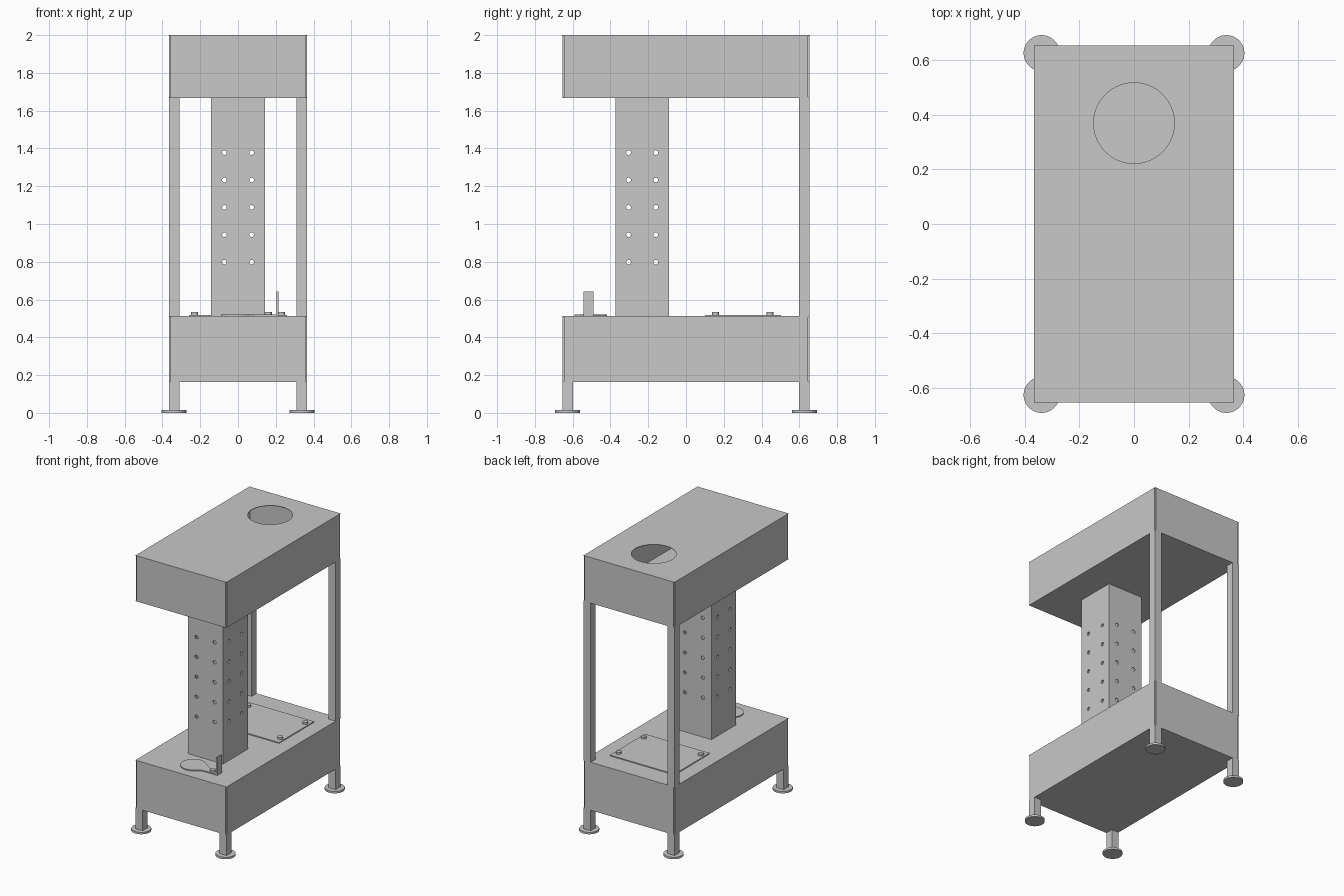
import bpy, bmesh, math
from mathutils import Matrix, Vector

old = bpy.data.objects.get("Cube")
if old:
    bpy.data.objects.remove(old, do_unlink=True)

grey = bpy.data.materials.new("plain grey")
grey.use_nodes = True
GREY = (0.58, 0.58, 0.58, 1)
grey.diffuse_color = GREY
grey.node_tree.nodes["Principled BSDF"].inputs["Base Color"].default_value = GREY


def finish(name, bm, smooth=False):
    bmesh.ops.recalc_face_normals(bm, faces=bm.faces)
    mesh = bpy.data.meshes.new(name)
    bm.to_mesh(mesh)
    bm.free()
    mesh.materials.append(grey)
    ob = bpy.data.objects.new(name, mesh)
    bpy.context.collection.objects.link(ob)
    if smooth:
        bpy.ops.object.select_all(action='DESELECT')
        ob.select_set(True)
        bpy.context.view_layer.objects.active = ob
        bpy.ops.object.shade_smooth_by_angle(angle=math.radians(35))
    return ob


def add_box(bm, lo, hi):
    lo, hi = Vector(lo), Vector(hi)
    m = Matrix.Translation((lo + hi) / 2) @ Matrix.Diagonal((*(hi - lo), 1))
    bmesh.ops.create_cube(bm, size=1, matrix=m)


def box(name, lo, hi):
    bm = bmesh.new()
    add_box(bm, lo, hi)
    return finish(name, bm)


def add_cylinder(bm, centre, r, depth, axis='Z', segs=32):
    turn = {'X': Matrix.Rotation(math.pi / 2, 4, 'Y'),
            'Y': Matrix.Rotation(math.pi / 2, 4, 'X'), 'Z': Matrix()}[axis]
    bmesh.ops.create_cone(bm, cap_ends=True, segments=segs, radius1=r, radius2=r,
                          depth=depth, matrix=Matrix.Translation(centre) @ turn)


def add_prism(bm, outline, z0, z1):
    face = bm.faces.new([bm.verts.new((x, y, z0)) for x, y in outline])
    new = bmesh.ops.extrude_face_region(bm, geom=[face])["geom"]
    bmesh.ops.translate(bm, vec=(0, 0, z1 - z0),
                        verts=[v for v in new if isinstance(v, bmesh.types.BMVert)])


def cut(ob, cutter):
    cutter.hide_render = True
    mod = ob.modifiers.new("cut", 'BOOLEAN')
    mod.operation = 'DIFFERENCE'
    mod.solver = 'EXACT'
    mod.object = cutter
    bpy.context.view_layer.update()
    deps = bpy.context.evaluated_depsgraph_get()
    mesh = bpy.data.meshes.new_from_object(ob.evaluated_get(deps))
    ob.modifiers.clear()
    ob.data = mesh
    bpy.data.objects.remove(cutter, do_unlink=True)


HX, HY = 0.366, 0.655      # case half sizes
WALL, SHEET = 0.008, 0.004
LOW0, LOW1, UP0, UP1 = 0.163, 0.512, 1.668, 2.0


def case(name, z0, z1):
    # Hollow case of separate panels, leaving an open seam at each upright corner
    nx, ny = HX - WALL, HY - WALL
    a, b = z0 + SHEET, z1 - SHEET
    box(name + "_floor", (-HX, -HY, z0), (HX, HY, a))
    box(name + "_front_panel", (-nx, -HY, a), (nx, -ny, b))
    box(name + "_back_panel", (-nx, ny, a), (nx, HY, b))
    box(name + "_left_panel", (nx, -ny, a), (HX, ny, b))
    box(name + "_right_panel", (-HX, -ny, a), (-nx, ny, b))
    return box(name + "_roof", (-HX, -HY, b), (HX, HY, z1))


case("lower_case", LOW0, LOW1)
roof = case("upper_case", UP0, UP1)

# Round opening in the roof
bm = bmesh.new()
add_cylinder(bm, (0, 0.37, UP1), 0.148, 0.1, segs=64)
cut(roof, finish("roof_cutter", bm))

# Column: square tube drilled in both directions
CY = -0.232
half, wall = 0.142, 0.01
column = box("column", (-half, CY - half, LOW1), (half, CY + half, UP0))
inner = half - wall
cut(column, box("bore_cutter", (-inner, CY - inner, LOW1 - 0.1),
                (inner, CY + inner, UP0 + 0.1)))
for axis in 'XY':
    bm = bmesh.new()
    for row in range(5):
        z = 0.798 + 0.145 * row
        for s in (-0.072, 0.072):
            centre = (0, CY + s, z) if axis == 'X' else (s, CY, z)
            add_cylinder(bm, centre, 0.0125, 0.5, axis, 16)
    cut(column, finish("hole_cutter", bm))

# Posts between the cases, legs below and round feet
WIDE, FOOT = 0.057, 0.014
for sx, side in ((1, "left"), (-1, "right")):
    for sy, end in ((1, "back"), (-1, "front")):
        xs = sorted((sx * HX, sx * (HX - WIDE)))
        ys = sorted((sy * HY, sy * (HY - WIDE)))
        spans = [("leg", FOOT, LOW0)]
        if sy > 0:
            spans.append(("post", LOW1, UP0))
        for part, z0, z1 in spans:
            box(f"{end}_{side}_{part}", (xs[0], ys[0], z0), (xs[1], ys[1], z1))
        bm = bmesh.new()
        add_cylinder(bm, (sx * 0.339, sy * 0.627, FOOT / 2), 0.066, FOOT, segs=48)
        finish(f"{end}_{side}_foot", bm, True)


def bolt(name, x, y, z):
    bm = bmesh.new()
    add_cylinder(bm, (x, y, z + 0.007), 0.019, 0.014, segs=24)
    finish(name, bm, True)


# Rear hatch with corner bolts
box("hatch_plate", (-0.26, 0.1, LOW1), (0.26, 0.502, LOW1 + 0.007))
for i, x in enumerate((-0.23, 0.23)):
    for j, y in enumerate((0.157, 0.445)):
        bolt(f"hatch_bolt_{i}{j}", x, y, LOW1 + 0.007)

# Pivoting cover: disc blending into an arm with an upright tab
DY, R, ARM = -0.505, 0.086, 0.027
AY = -0.516
start = math.radians(40)
outline = [(0.207, AY - ARM), (0.207, AY + ARM), (0.12, AY + ARM), (0.09, DY + 0.036)]
for i in range(37):
    a = start + (2 * math.pi - 2 * start) * i / 36
    outline.append((-0.005 + R * math.cos(a), DY + R * math.sin(a)))
outline += [(0.09, DY - 0.04), (0.12, AY - ARM)]
bm = bmesh.new()
add_prism(bm, outline, LOW1, LOW1 + 0.008)
add_box(bm, (0.205, AY - ARM, LOW1), (0.214, AY + ARM, 0.643))
finish("pivot_cover", bm)
bolt("pivot_bolt", 0.16, AY, LOW1 + 0.008)
